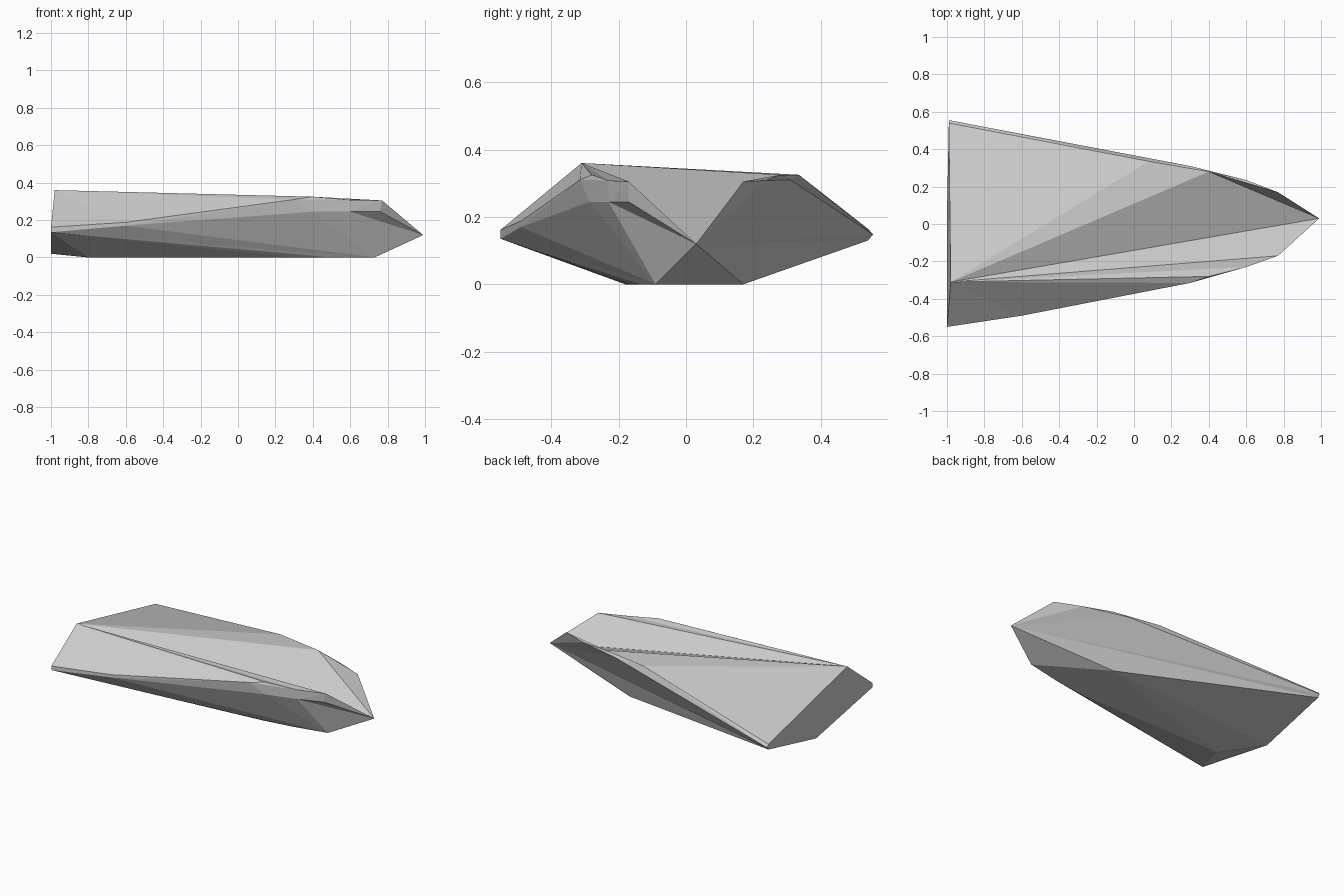
import bpy, bmesh
from mathutils import Vector

if "Cube" in bpy.data.objects:
    bpy.data.objects.remove(bpy.data.objects["Cube"])

bm = bmesh.new()


def rail(*pts):
    return [Vector(p) for p in pts]


def face(*pts):
    bm.faces.new([bm.verts.new(p) for p in pts])


def fan(apex, pts):
    for a, b in zip(pts, pts[1:]):
        face(apex, a, b)


def strip(upper, lower):
    for a, b, c, d in zip(upper, upper[1:], lower, lower[1:]):
        face(a, b, c)
        face(b, d, c)


# Key corners: bow tip, stern peak, stern keel, and raised rim on each side
nose, peak, keel = rail((0.99, 0.03, 0.12), (-0.98, -0.31, 0.36), (-1, 0.05, 0.02))
rim_l, rim_r, rim_mid = rail((0.4, -0.28, 0.325), (0.4, 0.28, 0.325), (0.08, 0.335, 0.325))

# Port side rails, stern to bow
upper = rail((-1, -0.55, 0.162), (-0.6, -0.49, 0.188), (0.3, -0.315, 0.31),
             (0.6, -0.23, 0.308), (0.77, -0.17, 0.305))
lower = rail((-1, -0.55, 0.135), (-0.6, -0.49, 0.17), (0.4, -0.285, 0.245),
             (0.6, -0.23, 0.245), (0.76, -0.17, 0.245))
chine = rail((-0.8, -0.18, 0), (0.3, -0.17, 0), (0.5, -0.14, 0), (0.73, -0.09, 0))

# Starboard side: stern corner, bow rim and single chine corner
stern = rail((-0.99, 0.54, 0.165), (-0.99, 0.555, 0.148), (-0.99, 0.54, 0.13))
bow_r = rail((0.3, 0.31, 0.31), (0.6, 0.235, 0.308), (0.77, 0.17, 0.305))
chine_r = Vector((0.3, 0.17, 0))

# Deck and transom both fan out from the stern peak
fan(peak, upper[:3] + [rim_l] + upper[3:] + [nose, rim_r, rim_mid]
    + stern + [keel, lower[0], upper[0]])
face(upper[2], upper[3], rim_l)

# Port rub band and port hull
strip(upper, lower)
fan(lower[0], [keel] + chine)
fan(chine[-1], lower[:-1])

# Bow faces and starboard hull
fan(nose, [upper[-1], lower[-1], lower[-2], chine[-1], chine_r,
           stern[2], stern[1]] + bow_r + [rim_r])
fan(rim_r, bow_r[::-1] + [rim_mid])
strip([stern[0], rim_mid], [stern[1], bow_r[0]])

# Flat bottom
fan(chine_r, chine[::-1] + [keel, stern[2]])

bmesh.ops.remove_doubles(bm, verts=bm.verts, dist=0.0005)
bmesh.ops.recalc_face_normals(bm, faces=bm.faces)
mesh = bpy.data.meshes.new("boat_hull")
bm.to_mesh(mesh)
bm.free()
hull = bpy.data.objects.new("boat_hull", mesh)
bpy.context.collection.objects.link(hull)
